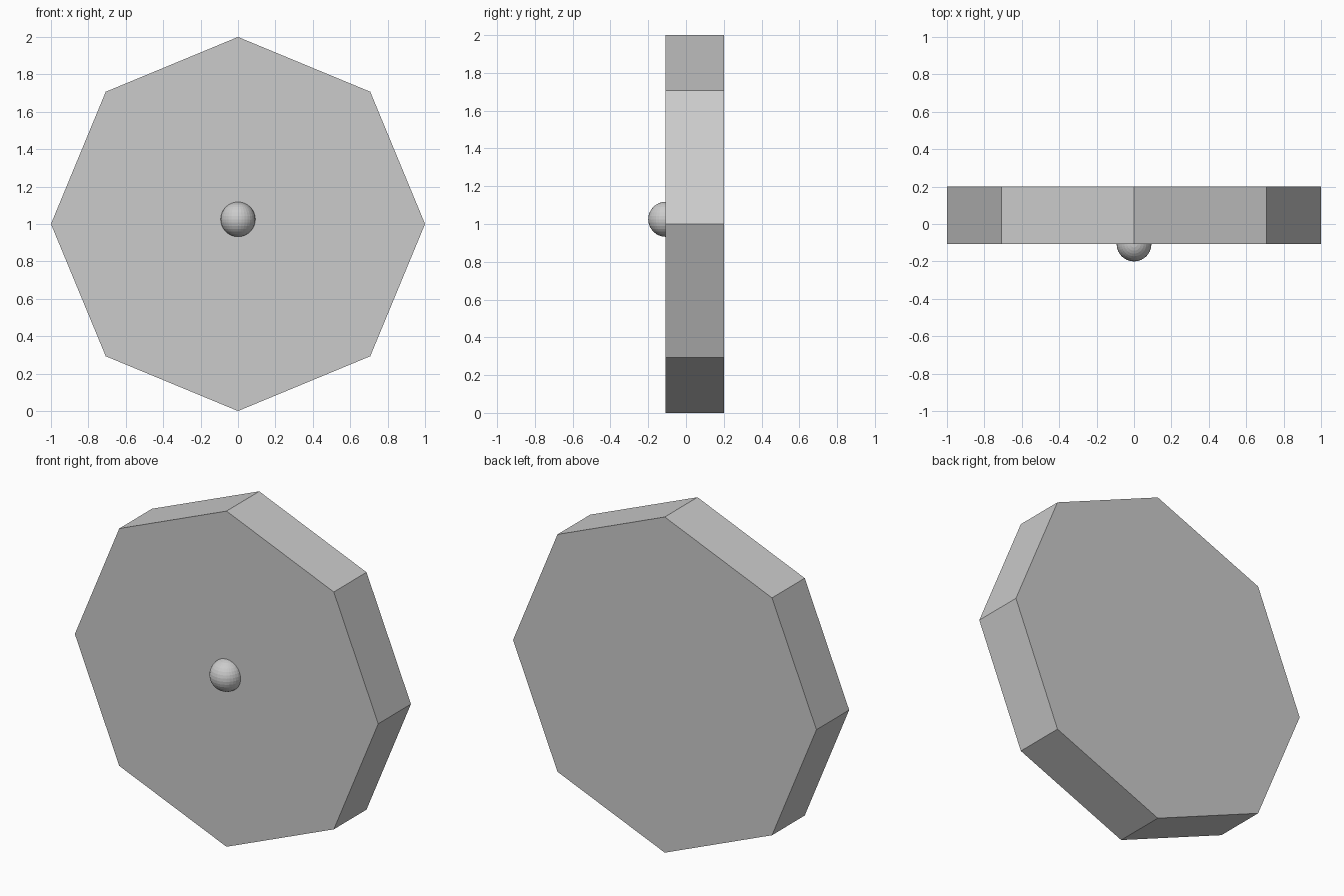
import bpy
from math import radians

if "Cube" in bpy.data.objects:
    bpy.data.objects.remove(bpy.data.objects["Cube"])

FRONT, BACK = -0.108, 0.2

# Octagonal plate standing upright, corners at top, bottom and sides
bpy.ops.mesh.primitive_cylinder_add(
    vertices=8, radius=1, depth=BACK - FRONT,
    location=(0, (FRONT + BACK) / 2, 1), rotation=(radians(90), 0, 0))
bpy.context.object.name = "octagon_plate"

# Round knob half sunk into the front face
bpy.ops.mesh.primitive_uv_sphere_add(
    segments=32, ring_count=16, radius=0.093, location=(0, -0.107, 1.025))
bpy.context.object.name = "centre_knob"
